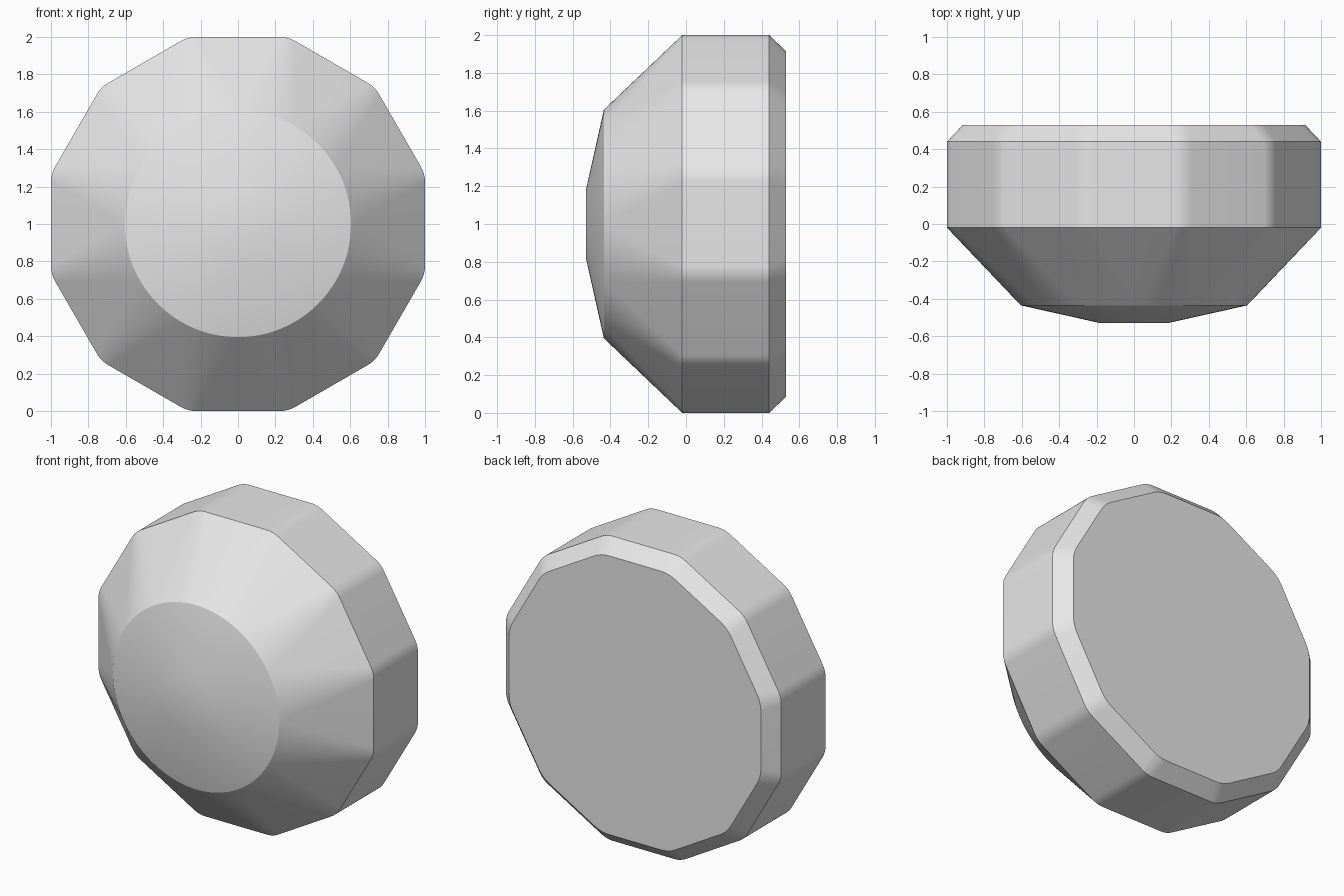
import bpy, bmesh
from math import sin, cos, radians

cube = bpy.data.objects.get("Cube")
if cube:
    bpy.data.objects.remove(cube, do_unlink=True)

SIDES = 12
ARC = 8                      # segments in each rounded corner
HALF = radians(180 / SIDES)

grey = bpy.data.materials.new("light_grey")
grey.use_nodes = True
grey.diffuse_color = (0.8, 0.8, 0.8, 1)
grey.node_tree.nodes["Principled BSDF"].inputs["Base Color"].default_value = (0.8, 0.8, 0.8, 1)


def ring(bm, inradius, fillet, y):
    """Twelve-sided outline with rounded corners; a full fillet makes a circle."""
    verts = []
    reach = (inradius - fillet) / cos(HALF)
    for k in range(SIDES):
        corner = HALF * (2 * k + 1)
        for i in range(ARC + 1):
            a = corner + HALF * (2 * i / ARC - 1)
            x = reach * cos(corner) + fillet * cos(a)
            z = reach * sin(corner) + fillet * sin(a)
            verts.append(bm.verts.new((x, y, 1 + z)))
    return verts


bm = bmesh.new()

# Profile from the blunt nose to the chamfered back: inradius, fillet, depth
profile = [
    (0.18, 0.18, -0.53),
    (0.605, 0.605, -0.435),
    (1.0, 0.17, -0.02),
    (1.0, 0.17, 0.44),
    (0.915, 0.22, 0.53),
]
rings = [ring(bm, *p) for p in profile]
count = len(rings[0])
for a, b in zip(rings, rings[1:]):
    for i in range(count):
        j = (i + 1) % count
        bm.faces.new((a[i], a[j], b[j], b[i]))

# Nose tip fan and flat back
tip = bm.verts.new((0, -0.53, 1))
for i in range(count):
    bm.faces.new((tip, rings[0][(i + 1) % count], rings[0][i]))
bm.faces.new(rings[-1])

bmesh.ops.remove_doubles(bm, verts=bm.verts[:], dist=0.0001)
bmesh.ops.recalc_face_normals(bm, faces=bm.faces[:])

mesh = bpy.data.meshes.new("faceted_knob")
bm.to_mesh(mesh)
bm.free()
mesh.materials.append(grey)
knob = bpy.data.objects.new("faceted_knob", mesh)
bpy.context.collection.objects.link(knob)

# Smooth rounded corners, crisp rims
for other in bpy.context.selected_objects:
    other.select_set(False)
knob.select_set(True)
bpy.context.view_layer.objects.active = knob
bpy.ops.object.shade_smooth_by_angle(angle=radians(30))
